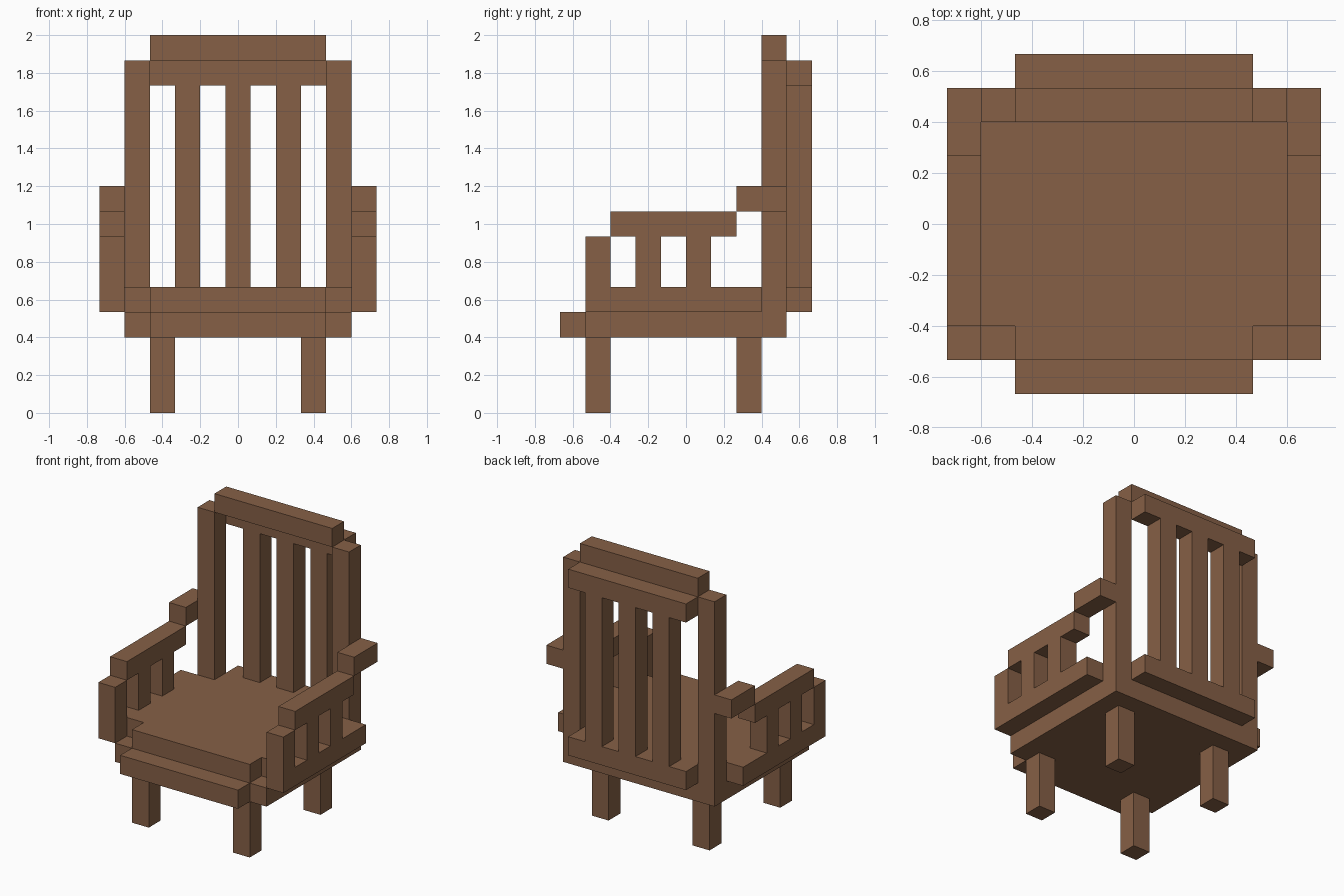
import bpy

if "Cube" in bpy.data.objects:
    bpy.data.objects.remove(bpy.data.objects["Cube"])

U = 2 / 15  # the chair sits on a grid of 15 units in height

wood = bpy.data.materials.new("brown wood")
wood.diffuse_color = (0.238, 0.117, 0.061, 1)
wood.use_nodes = True
wood.node_tree.nodes["Principled BSDF"].inputs["Base Color"].default_value = wood.diffuse_color


def prism(name, outline, z0, z1):
    """Extrude a plan outline (grid units, counter-clockwise) from z0 to z1."""
    n = len(outline)
    verts = [(x * U, y * U, z * U) for z in (z0, z1) for x, y in outline]
    faces = [list(range(n))[::-1], list(range(n, 2 * n))]
    faces += [(i, (i + 1) % n, n + (i + 1) % n, n + i) for i in range(n)]
    mesh = bpy.data.meshes.new(name)
    mesh.from_pydata(verts, [], faces)
    mesh.materials.append(wood)
    obj = bpy.data.objects.new(name, mesh)
    bpy.context.collection.objects.link(obj)
    return obj


def box(name, x0, x1, y0, y1, z0, z1):
    return prism(name, [(x0, y0), (x1, y0), (x1, y1), (x0, y1)], z0, z1)


def box_pair(name, x0, x1, *rest):
    box(name + "_right", x0, x1, *rest)
    box(name + "_left", -x1, -x0, *rest)


def mirrored(half):
    """Complete a right-hand outline with its left-hand mirror."""
    return half + [(-x, y) for x, y in reversed(half)]


# Seat: lower board with front lip, upper board notched at its corners
prism("seat_board", mirrored([(3.5, -5), (3.5, -4), (4.5, -4), (4.5, 4)]), 3, 4)
prism("seat_top", mirrored([(3.5, -4), (3.5, -3), (4.5, -3), (4.5, 3), (3.5, 3), (3.5, 4)]), 4, 5)

# Legs
box_pair("front_leg", 2.5, 3.5, -4, -3, 0, 3)
box_pair("back_leg", 2.5, 3.5, 2, 3, 0, 3)

# Backrest: posts, rails, slats and stepped cap
box_pair("back_post", 3.5, 4.5, 3, 4, 4, 14)
box("back_lower_rail", -3.5, 3.5, 4, 5, 4, 5)
box("back_upper_rail", -3.5, 3.5, 4, 5, 13, 14)
box("back_cap", -3.5, 3.5, 3, 4, 14, 15)
for i, x in enumerate((-2, 0, 2)):
    box(f"back_slat_{i + 1}", x - 0.5, x + 0.5, 4, 5, 5, 13)

# Arms: front post, lower rail, slats, armrest and raised rear block
box_pair("arm_post", 4.5, 5.5, -4, -3, 4, 7)
box_pair("arm_lower_rail", 4.5, 5.5, -3, 3, 4, 5)
for i, y in enumerate((-2, 0)):
    box_pair(f"arm_slat_{i + 1}", 4.5, 5.5, y, y + 1, 5, 7)
box_pair("armrest", 4.5, 5.5, -3, 2, 7, 8)
box_pair("armrest_rear", 4.5, 5.5, 2, 4, 8, 9)
